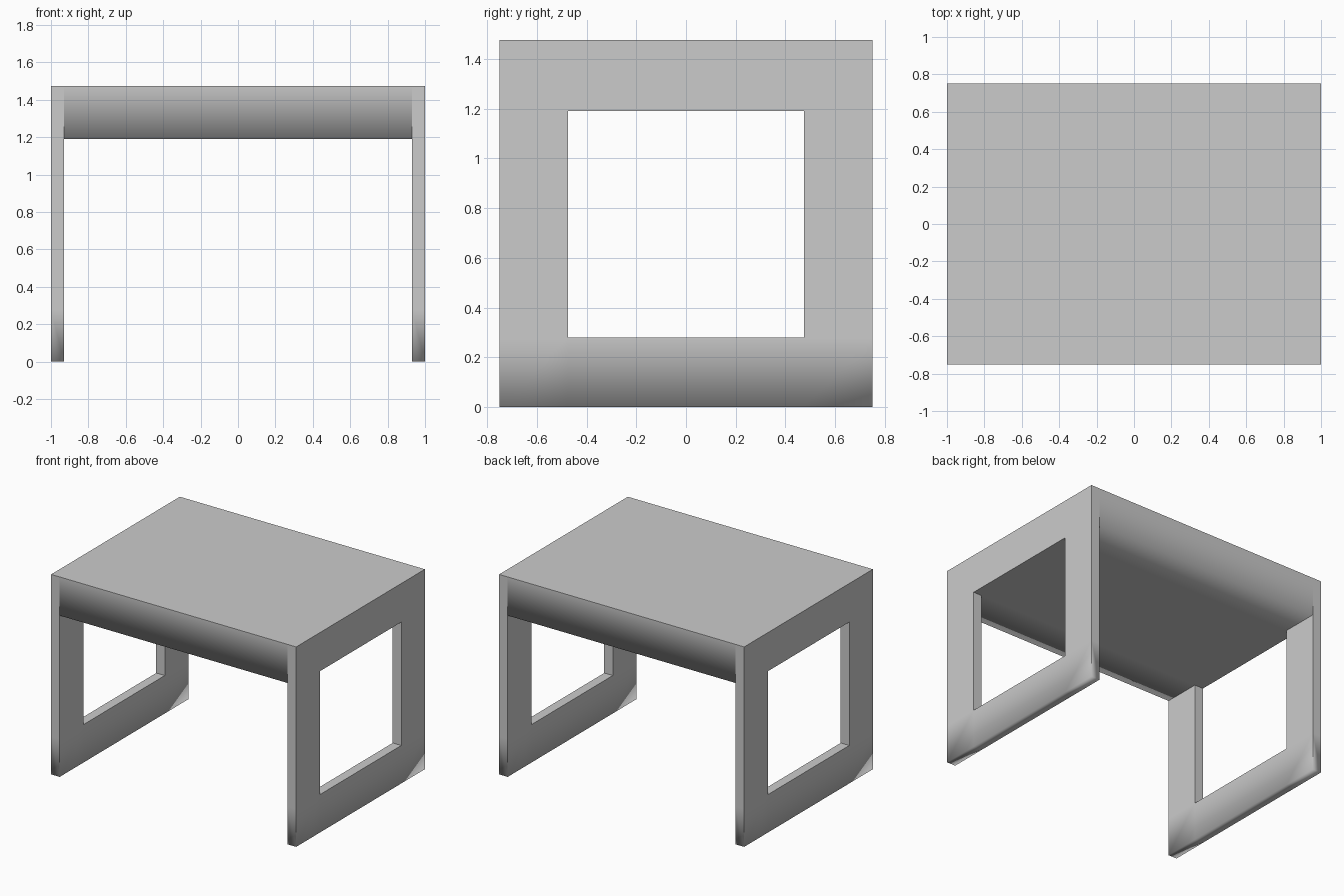
import bpy, bmesh
from itertools import product

if "Cube" in bpy.data.objects:
    bpy.data.objects.remove(bpy.data.objects["Cube"])

# Cut lines of the table: side panel thickness, window opening, slab height
X = [-1.0, -0.93, 0.93, 1.0]
Y = [-0.75, -0.475, 0.475, 0.75]
Z = [0.0, 0.28, 1.19, 1.475]
LINES = (X, Y, Z)


def solid(c):
    i, j, k = c
    if not all(0 <= n <= 2 for n in c):
        return False
    if i == 1:                      # thick top slab between the panels
        return k == 2
    return not (j == 1 and k == 1)  # side panel with a window


bm = bmesh.new()
verts = {}


def vert(idx):
    if idx not in verts:
        verts[idx] = bm.verts.new([LINES[a][idx[a]] for a in range(3)])
    return verts[idx]


# Outer skin of the solid blocks
for c in product(range(3), repeat=3):
    if not solid(c):
        continue
    for a, s in product(range(3), (0, 1)):
        n = list(c)
        n[a] += 2 * s - 1
        if solid(n):
            continue
        u, v = (a + 1) % 3, (a + 2) % 3
        loop = []
        for du, dv in ((0, 0), (1, 0), (1, 1), (0, 1)):
            p = list(c)
            p[a] += s
            p[u] += du
            p[v] += dv
            loop.append(vert(tuple(p)))
        bm.faces.new(loop if s else loop[::-1])


def near(a, b):
    return abs(a - b) < 1e-4


# Table top and slab underside become single faces
bm.normal_update()
seams = []
for e in bm.edges:
    p, q = (v.co for v in e.verts)
    flat_top = near(p.z, Z[3]) and near(q.z, Z[3]) and all(f.normal.z > 0.9 for f in e.link_faces)
    under = near(p.z, Z[2]) and near(q.z, Z[2]) and abs(p.x - q.x) > 1
    if flat_top or (under and near(abs(p.y), Y[2])):
        seams.append(e)
bmesh.ops.dissolve_edges(bm, edges=seams, use_verts=False)
bm.normal_update()

# Soft shading at the feet and the slab's lower edges, sharp elsewhere
for f in bm.faces:
    f.smooth = True
for e in bm.edges:
    p, q = (v.co for v in e.verts)
    foot = near(p.z, 0) and near(q.z, 0)
    slab_rim = near(p.z, Z[2]) and near(q.z, Z[2]) and abs(p.x - q.x) > 1
    slab_seam = near(abs(p.x), X[2]) and near(p.x, q.x) and min(p.z, q.z) > 1.1
    crease = e.calc_face_angle(0) > 0.5
    e.smooth = foot or slab_rim or not (crease or slab_seam)

mesh = bpy.data.meshes.new("table")
bm.to_mesh(mesh)
bm.free()
table = bpy.data.objects.new("table", mesh)
bpy.context.collection.objects.link(table)
